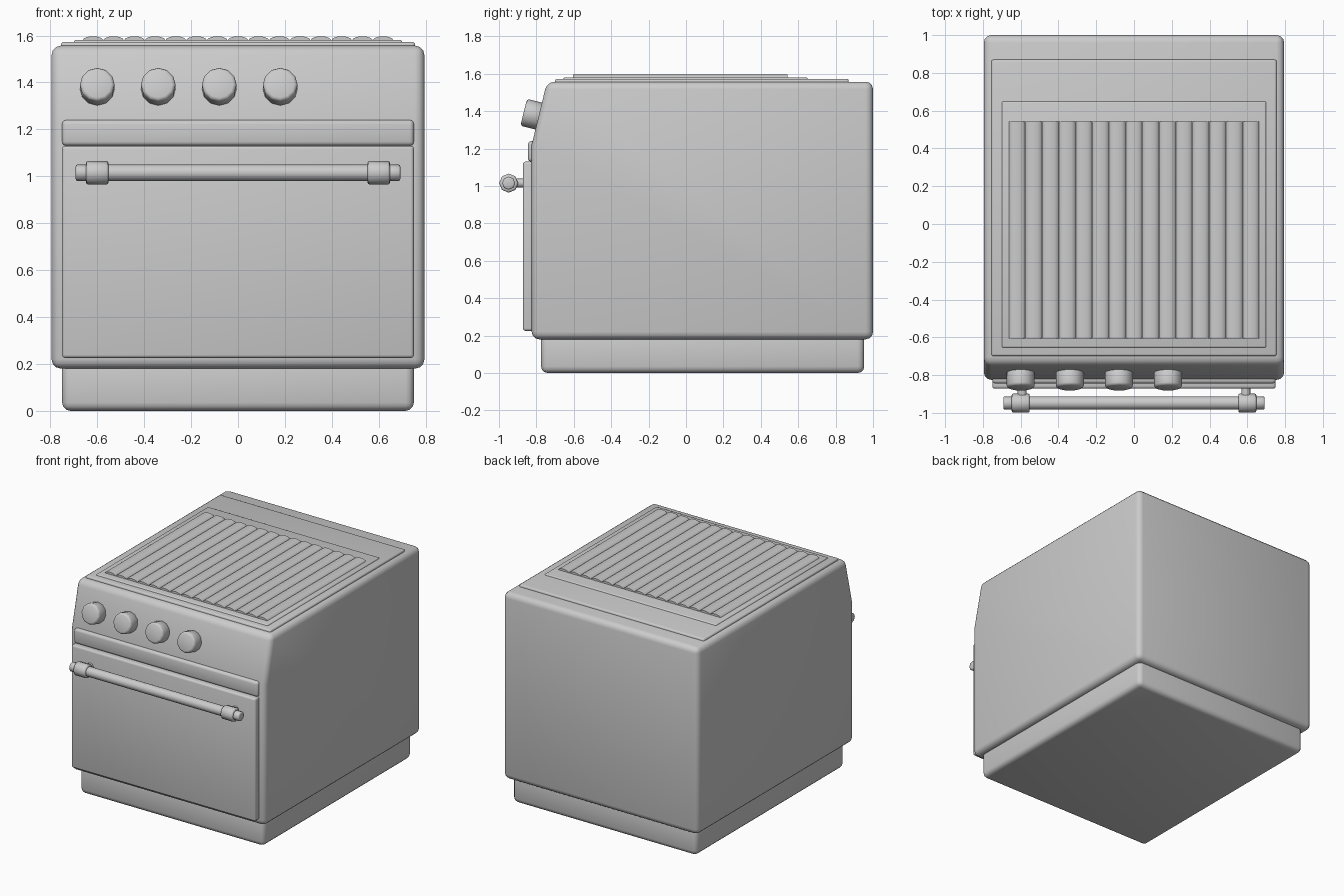
import bpy, bmesh, math
from mathutils import Vector, Matrix

if "Cube" in bpy.data.objects:
    bpy.data.objects.remove(bpy.data.objects["Cube"])


def finish(bm, name, bevel=0.0, segs=3, angle=35):
    """Bevel the crisp edges, shade smooth and link as an object."""
    bmesh.ops.recalc_face_normals(bm, faces=bm.faces)
    if bevel:
        crisp = [e for e in bm.edges if e.calc_face_angle(0) > math.radians(50)]
        bmesh.ops.bevel(bm, geom=crisp, offset=bevel, segments=segs,
                        profile=0.5, affect='EDGES', clamp_overlap=True)
    me = bpy.data.meshes.new(name)
    bm.to_mesh(me)
    bm.free()
    ob = bpy.data.objects.new(name, me)
    bpy.context.collection.objects.link(ob)
    bpy.ops.object.select_all(action='DESELECT')
    ob.select_set(True)
    bpy.context.view_layer.objects.active = ob
    bpy.ops.object.shade_smooth_by_angle(angle=math.radians(angle))
    return ob


def prism(name, pts, direction, bevel=0.0, segs=3):
    """Extrude a planar outline of 3D points along a direction."""
    bm = bmesh.new()
    face = bm.faces.new([bm.verts.new(p) for p in pts])
    res = bmesh.ops.extrude_face_region(bm, geom=[face], use_keep_orig=True)
    top = [v for v in res['geom'] if isinstance(v, bmesh.types.BMVert)]
    bmesh.ops.translate(bm, verts=top, vec=direction)
    return finish(bm, name, bevel, segs)


def side_profile(name, half_w, yz, bevel, segs=3):
    return prism(name, [(-half_w, y, z) for y, z in yz], (2 * half_w, 0, 0), bevel, segs)


def box(name, half_w, y0, y1, z0, z1, bevel, segs=3):
    return side_profile(name, half_w, [(y0, z0), (y1, z0), (y1, z1), (y0, z1)], bevel, segs)


def cylinder(name, a, b, r, sides, bevel=0.0, r2=None):
    """Cylinder from point a to point b."""
    a, b = Vector(a), Vector(b)
    bm = bmesh.new()
    bmesh.ops.create_cone(bm, cap_ends=True, segments=sides, radius1=r,
                          radius2=r if r2 is None else r2, depth=(b - a).length)
    rot = (b - a).to_track_quat('Z', 'Y').to_matrix().to_4x4()
    bmesh.ops.transform(bm, verts=bm.verts, matrix=Matrix.Translation((a + b) / 2) @ rot)
    return finish(bm, name, bevel, 2, 50)


# Plinth and main body with sloped control panel
box("plinth", 0.75, -0.775, 0.953, 0.0, 0.22, 0.035)
side_profile("body", 0.795,
             [(-0.825, 0.18), (1.0, 0.18), (1.0, 1.557), (-0.743, 1.557), (-0.825, 1.22)], 0.04)

# Oven door and trim strip above it
box("oven_door", 0.75, -0.872, -0.80, 0.225, 1.13, 0.014)
side_profile("trim_strip", 0.75,
             [(-0.845, 1.13), (-0.78, 1.13), (-0.78, 1.24), (-0.845, 1.24)], 0.018)

# Cooktop plate and raised griddle bed
box("cooktop_plate", 0.755, -0.70, 0.87, 1.54, 1.573, 0.012)
box("griddle_bed", 0.70, -0.655, 0.65, 1.56, 1.581, 0.009)

# Griddle ridges: a row of shallow arcs swept front to back
COUNT, HALF = 15, 0.663
pitch = 2 * HALF / COUNT
outline = [(HALF, -0.605, 1.565), (-HALF, -0.605, 1.565)]
for i in range(COUNT):
    cx = -HALF + (i + 0.5) * pitch
    for k in range(7 if i == COUNT - 1 else 6):
        t = math.pi * (1 - k / 6)
        outline.append((cx + pitch / 2 * math.cos(t), -0.605, 1.579 + 0.018 * math.sin(t)))
prism("griddle_ridges", outline, (0, 1.148, 0))

# Control knobs, square to the sloped panel
tilt = math.radians(13.7)
out = Vector((0, -math.cos(tilt), math.sin(tilt)))
for i in range(4):
    mid = Vector((-0.60 + 0.26 * i, -0.829, 1.384))
    cylinder(f"knob_{i + 1}", mid - out * 0.06, mid + out * 0.04, 0.074, 12, 0.014)

# Door handle with collars, end tips and stand-offs
HY, HZ = -0.948, 1.015
cylinder("handle_bar", (-0.60, HY, HZ), (0.60, HY, HZ), 0.035, 12)
for s, side in ((-1, "left"), (1, "right")):
    cylinder(f"handle_collar_{side}", (s * 0.552, HY, HZ), (s * 0.648, HY, HZ), 0.051, 8, 0.01)
    cylinder(f"handle_tip_{side}", (s * 0.63, HY, HZ), (s * 0.692, HY, HZ), 0.035, 8, 0.008)
    cylinder(f"handle_standoff_{side}", (s * 0.592, HY, HZ), (s * 0.592, -0.855, HZ), 0.024, 8)
